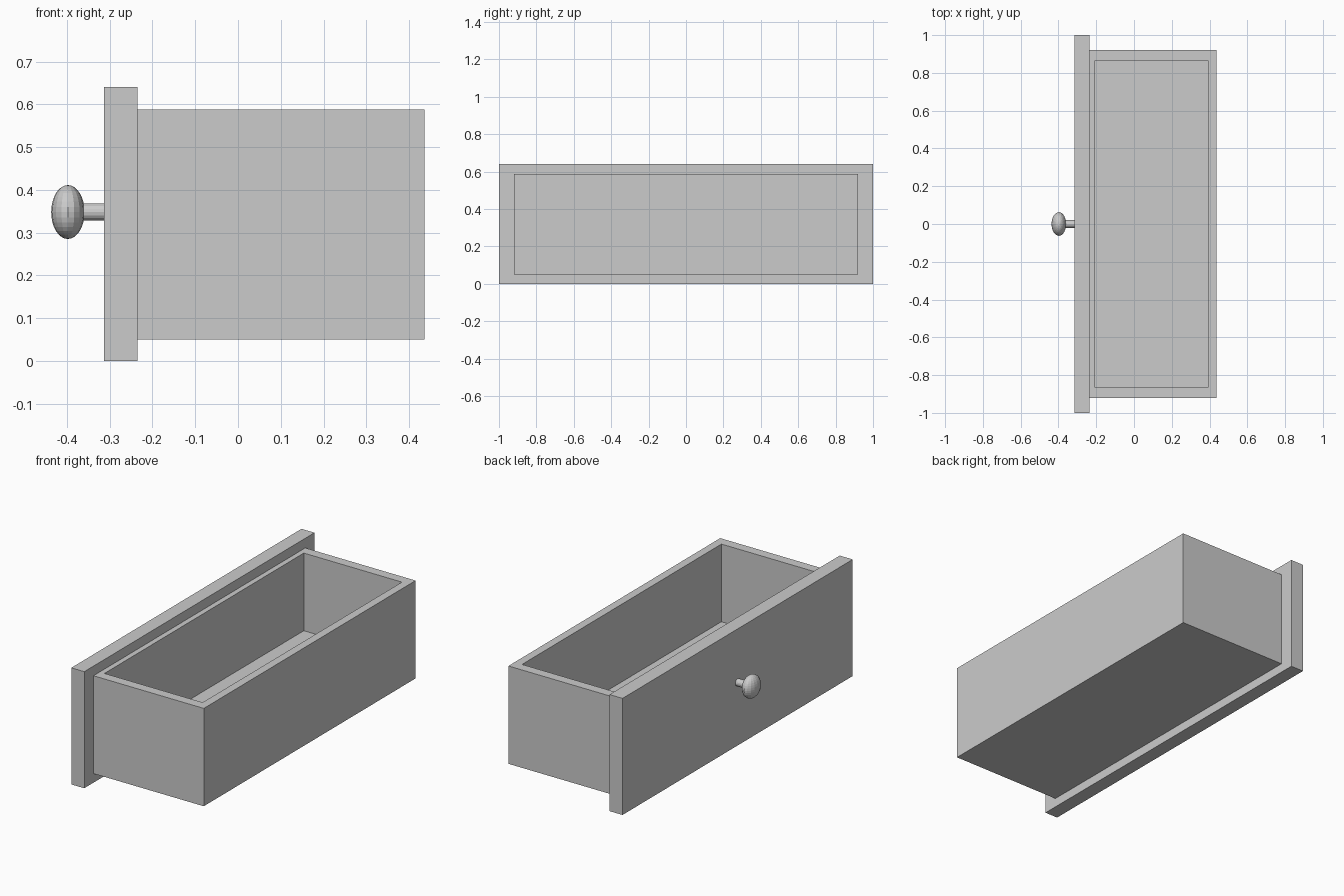
import bpy, bmesh, math
from mathutils import Matrix, Vector

if "Cube" in bpy.data.objects:
    bpy.data.objects.remove(bpy.data.objects["Cube"])


def finish(name, bm):
    bmesh.ops.recalc_face_normals(bm, faces=bm.faces)
    mesh = bpy.data.meshes.new(name)
    bm.to_mesh(mesh)
    bm.free()
    ob = bpy.data.objects.new(name, mesh)
    bpy.context.collection.objects.link(ob)
    return ob


def box(bm, lo, hi):
    lo, hi = Vector(lo), Vector(hi)
    m = Matrix.Translation((lo + hi) / 2) @ Matrix.Diagonal((*(hi - lo), 1))
    return bmesh.ops.create_cube(bm, size=1, matrix=m)["verts"]


# Front panel
bm = bmesh.new()
box(bm, (-0.314, -1, 0), (-0.235, 1, 0.641))
finish("front_panel", bm)

# Drawer tray: solid block with the top face inset and pushed down to the floor
bm = bmesh.new()
box(bm, (-0.235, -0.92, 0.05), (0.436, 0.92, 0.588))
bm.normal_update()
top = max(bm.faces, key=lambda f: f.calc_center_median().z)
bmesh.ops.inset_region(bm, faces=[top], thickness=0.02)
for v, in_xy in [(v, (-0.206 if v.co.x < 0.1 else 0.391,
                      math.copysign(0.866, v.co.y))) for v in top.verts]:
    v.co.x, v.co.y = in_xy
rim = bmesh.ops.extrude_discrete_faces(bm, faces=[top])["faces"]
for v in rim[0].verts:
    v.co.z = 0.161
finish("drawer_tray", bm)

# Knob stem
KNOB_Z = 0.348
bm = bmesh.new()
bmesh.ops.create_cone(
    bm, cap_ends=True, segments=16, radius1=0.02, radius2=0.02, depth=0.08,
    matrix=Matrix.Translation((-0.35, 0, KNOB_Z)) @ Matrix.Rotation(math.pi / 2, 4, 'Y'))
finish("knob_stem", bm)

# Flattened round knob
bm = bmesh.new()
bmesh.ops.create_uvsphere(
    bm, u_segments=16, v_segments=16, radius=1,
    matrix=Matrix.Translation((-0.398, 0, KNOB_Z)) @ Matrix.Diagonal((0.039, 0.063, 0.063, 1)))
finish("knob", bm)
